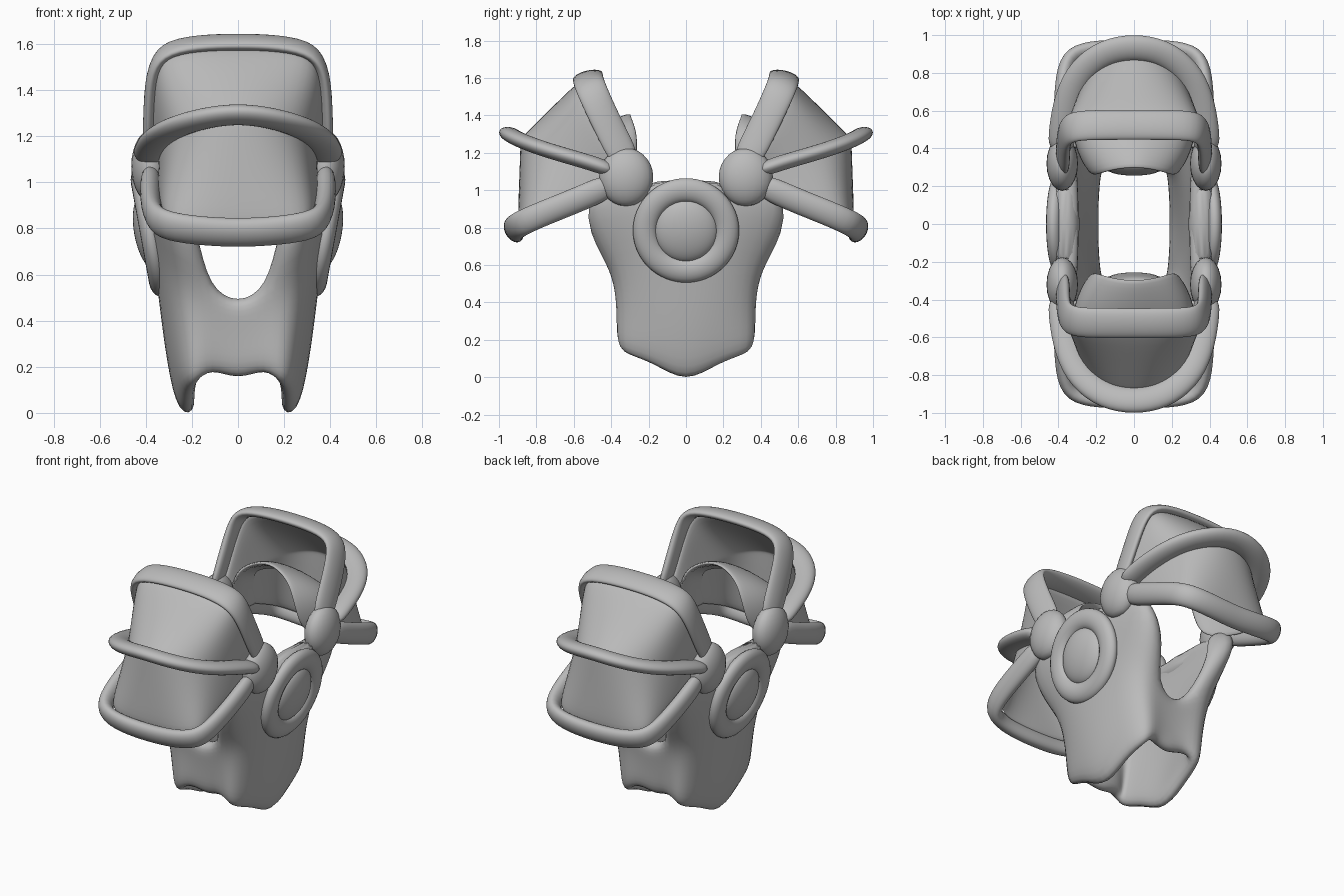
import bpy, bmesh, math
from mathutils import Vector, Matrix

default = bpy.data.objects.get("Cube")
if default:
    bpy.data.objects.remove(default)

grey = bpy.data.materials.new("plain grey")
grey.use_nodes = True
grey.diffuse_color = (0.5, 0.5, 0.5, 1)
grey.node_tree.nodes["Principled BSDF"].inputs["Base Color"].default_value = (0.5, 0.5, 0.5, 1)

HOOD_CENTRE = Vector((0, 0.4, 1.1))


def finish(obj, thickness=0, levels=2):
    """Mirror a quarter across both axes, thicken it and smooth it."""
    obj.data.materials.append(grey)
    mirror = obj.modifiers.new("Mirror", "MIRROR")
    mirror.use_axis = (True, True, False)
    if thickness:
        shell = obj.modifiers.new("Shell", "SOLIDIFY")
        shell.thickness, shell.offset = thickness, -1
    smooth = obj.modifiers.new("Smooth", "SUBSURF")
    smooth.levels = smooth.render_levels = levels
    for face in obj.data.polygons:
        face.use_smooth = True
    return obj


def add_mesh(name, bm):
    mesh = bpy.data.meshes.new(name)
    bm.to_mesh(mesh)
    bm.free()
    obj = bpy.data.objects.new(name, mesh)
    bpy.context.collection.objects.link(obj)
    return obj


def surface(name, grids, outward, thickness):
    """Skin one or more grids of points into a single shell."""
    bm = bmesh.new()
    for grid in grids:
        rows = [[bm.verts.new(p) for p in row] for row in grid]
        for a, b in zip(rows, rows[1:]):
            for i in range(len(a) - 1):
                bm.faces.new((a[i], a[i + 1], b[i + 1], b[i]))
    bmesh.ops.remove_doubles(bm, verts=bm.verts, dist=0.001)
    bmesh.ops.recalc_face_normals(bm, faces=bm.faces)
    bm.normal_update()
    facing = sum(f.normal.dot(f.calc_center_median() - outward) * f.calc_area() for f in bm.faces)
    if facing < 0:
        bmesh.ops.reverse_faces(bm, faces=bm.faces)
    return finish(add_mesh(name, bm), thickness)


def rib(name, path, radial, across, sides=8):
    """Sweep an oval along a half hoop that ends on the centre plane."""
    points = [Vector(p) for p in path]
    bm = bmesh.new()
    rings = []
    for i, p in enumerate(points):
        if i == len(points) - 1:
            tangent = Vector((-1, 0, 0))
        else:
            tangent = (points[i + 1] - points[max(i - 1, 0)]).normalized()
        out = p - HOOD_CENTRE
        out = (out - tangent * out.dot(tangent)).normalized()
        side = tangent.cross(out)
        turns = [math.tau * k / sides for k in range(sides)]
        rings.append([bm.verts.new(p + out * math.cos(t) * radial + side * math.sin(t) * across)
                      for t in turns])
    for a, b in zip(rings, rings[1:]):
        for k in range(sides):
            n = (k + 1) % sides
            bm.faces.new((a[k], a[n], b[n], b[k]))
    bm.faces.new(rings[0])
    bmesh.ops.recalc_face_normals(bm, faces=bm.faces)
    return finish(add_mesh(name, bm))


def inset(path, width, depth):
    """Pull a hoop towards the hood centre."""
    shrink = Matrix.Diagonal((width, depth, depth))
    return [HOOD_CENTRE + shrink @ (Vector(p) - HOOD_CENTRE) for p in path]


def between(a, b, t):
    return [Vector(p).lerp(Vector(q), t) for p, q in zip(a, b)]


# Hood ribs, from the hub to the centre of each hoop
top_path = [(.38, .3, 1.12), (.375, .395, 1.3), (.37, .48, 1.48),
            (.33, .52, 1.575), (.18, .525, 1.605), (0, .525, 1.61)]
middle_path = [(.385, .38, 1.1), (.38, .5, 1.145), (.35, .68, 1.195),
               (.28, .82, 1.24), (.15, .915, 1.28), (0, .94, 1.3)]
lower_path = [(.375, .38, 1.04), (.38, .55, .96), (.375, .78, .87),
              (.34, .9, .815), (.18, .925, .79), (0, .92, .78)]
rib("hood_top_rib", top_path, .035, .09)
rib("hood_middle_rib", middle_path, .08, .045)
rib("hood_lower_rib", lower_path, .05, .075)

# Webbing stretched between the ribs
top_web = [Vector(p) + Vector((0, .04, -.015)) for p in top_path]
middle_web = inset(middle_path, .9, .91)
lower_web = inset(lower_path, .92, .96)
surface("hood_web", [[top_web, between(top_web, middle_web, .5), between(top_web, middle_web, .92),
                      middle_web, between(middle_web, lower_web, .08),
                      between(middle_web, lower_web, .6), lower_web]],
        HOOD_CENTRE, .03)

# Inner arch of the hood opening, flaring back into the hood
arch_lip = [(.25, .31, 1.0), (.24, .24, 1.2), (.19, .26, 1.34), (.1, .29, 1.4), (0, .3, 1.43)]
arch_back = [(.33, .46, .96), (.33, .4, 1.16), (.27, .42, 1.28), (.13, .44, 1.34), (0, .45, 1.36)]
arch_tail = [(.34, .72, .89), (.34, .62, 1.08), (.29, .58, 1.2), (.14, .57, 1.26), (0, .57, 1.28)]
surface("hood_inner_arch", [[arch_lip, arch_back, arch_tail]], HOOD_CENTRE, .03)

# Body shell, column by column from the side keel to the front opening
keel = [(.26, 0, -.06), (.315, 0, .2), (.345, 0, .45), (.37, 0, .68), (.41, 0, .95), (.36, 0, 1.05)]
flank = [(.26, .19, .07), (.295, .19, .25), (.325, .2, .45), (.36, .23, .68), (.41, .26, .95), (.37, .26, 1.06)]
corner = [(.22, .39, .12), (.23, .39, .28), (.25, .385, .45), (.28, .42, .62), (.36, .64, .91), (.37, .48, 1.05)]
edge = [(.11, .35, .19), (.11, .36, .3), (.11, .37, .42), (.12, .39, .53), (.16, .52, .78), (.21, .38, 1.03)]
middle = [(0, .34, .13), (0, .35, .28), (0, .36, .38), (0, .37, .47)]
surface("body_shell", [[keel, flank, corner, edge], [edge[:4], middle]], Vector((0, 0, .6)), .095)


def settle(name, place):
    """Bake the placement so that mirroring works about the model centre."""
    obj = bpy.context.object
    obj.name = name
    obj.data.transform(place)
    return finish(obj, levels=1)


# Hubs where the ribs meet
bpy.ops.mesh.primitive_uv_sphere_add(segments=10, ring_count=7, radius=1, location=(0, 0, 0))
settle("rib_hub", Matrix.Translation((.38, .32, 1.07)) @ Matrix.Diagonal((.092, .16, .16, 1)))

# Round side boss: raised ring with a domed disc inside
tilt = Matrix.Translation((.383, 0, .785)) @ Matrix.Rotation(math.pi / 2 + .18, 4, "Y")
bpy.ops.mesh.primitive_torus_add(major_segments=32, minor_segments=10, major_radius=.22,
                                 minor_radius=.07, location=(0, 0, 0))
ring = settle("side_ring", tilt @ Matrix.Diagonal((1, 1, .65, 1)))
bpy.ops.mesh.primitive_uv_sphere_add(segments=24, ring_count=12, radius=.175, location=(0, 0, 0))
disc = settle("side_disc", tilt @ Matrix.Diagonal((1, 1, .39, 1)))

# Shoulder bar joining the hubs over each ring
bpy.ops.mesh.primitive_cylinder_add(vertices=12, radius=1, depth=.6, location=(0, 0, 0))
bar = settle("shoulder_bar", Matrix.Translation((.36, 0, .98))
             @ Matrix.Rotation(math.pi / 2, 4, "X") @ Matrix.Diagonal((.08, .085, 1, 1)))
for part in (ring, disc, bar):
    part.modifiers["Mirror"].use_axis = (True, False, False)
